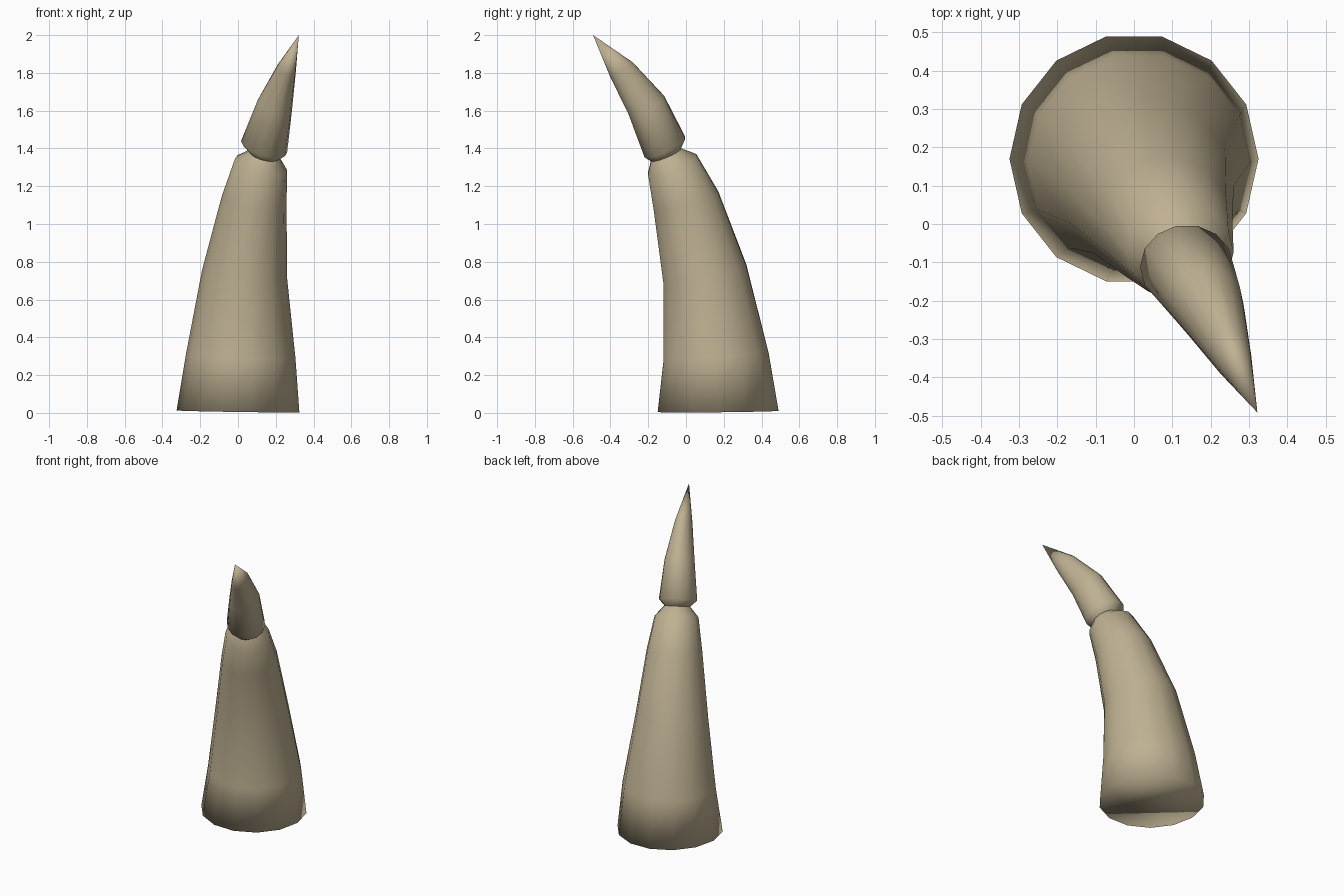
import bpy, bmesh, math

if "Cube" in bpy.data.objects:
    bpy.data.objects.remove(bpy.data.objects["Cube"])

SIDES = 14

bone = bpy.data.materials.new("bone_tan")
bone.diffuse_color = (0.52, 0.44, 0.29, 1.0)
bone.use_nodes = True
bone.node_tree.nodes["Principled BSDF"].inputs["Base Color"].default_value = bone.diffuse_color


def loft(name, sections, cap_bottom=False, tip=None):
    """Skin tilted elliptical rings: (x, y, z, radius x, radius y, slope x, slope y)."""
    bm = bmesh.new()
    rings = []
    for cx, cy, cz, rx, ry, sx, sy in sections:
        ring = []
        for i in range(SIDES):
            a = 2 * math.pi * i / SIDES
            dx, dy = rx * math.cos(a), ry * math.sin(a)
            ring.append(bm.verts.new((cx + dx, cy + dy, cz + dx * sx + dy * sy)))
        rings.append(ring)
    for low, high in zip(rings, rings[1:]):
        for i in range(SIDES):
            j = (i + 1) % SIDES
            bm.faces.new((low[i], low[j], high[j], high[i]))
    if cap_bottom:
        bm.faces.new(rings[0][::-1])
    if tip:
        point = bm.verts.new(tip)
        for i in range(SIDES):
            bm.faces.new((rings[-1][i], rings[-1][(i + 1) % SIDES], point))
    bmesh.ops.recalc_face_normals(bm, faces=bm.faces[:])
    for f in bm.faces:
        f.smooth = True
    mesh = bpy.data.meshes.new(name)
    bm.to_mesh(mesh)
    bm.free()
    mesh.materials.append(bone)
    obj = bpy.data.objects.new(name, mesh)
    bpy.context.collection.objects.link(obj)
    return obj


# Narrow joint ring shared by both segments
neck = (0.14, -0.107, 1.367, 0.08, 0.08, -0.22, 0.40)

# Thick lower segment, curving forward and to the right
loft("lower_segment", [
    (0.00, 0.17, 0.008, 0.325, 0.328, -0.015, 0.01),
    (0.014, 0.16, 0.30, 0.290, 0.285, -0.03, 0.05),
    (0.035, 0.10, 0.735, 0.225, 0.225, -0.10, 0.21),
    (0.086, 0.00, 1.125, 0.171, 0.176, -0.15, 0.24),
    (0.122, -0.073, 1.315, 0.138, 0.131, -0.22, 0.38),
    neck,
], cap_bottom=True)

# Pointed claw above the joint
loft("claw", [
    neck,
    (0.138, -0.112, 1.408, 0.122, 0.110, -0.25, 0.45),
    (0.195, -0.21, 1.63, 0.091, 0.097, -0.28, 0.45),
    (0.257, -0.343, 1.82, 0.049, 0.062, -0.30, 0.55),
], tip=(0.322, -0.492, 2.0))
